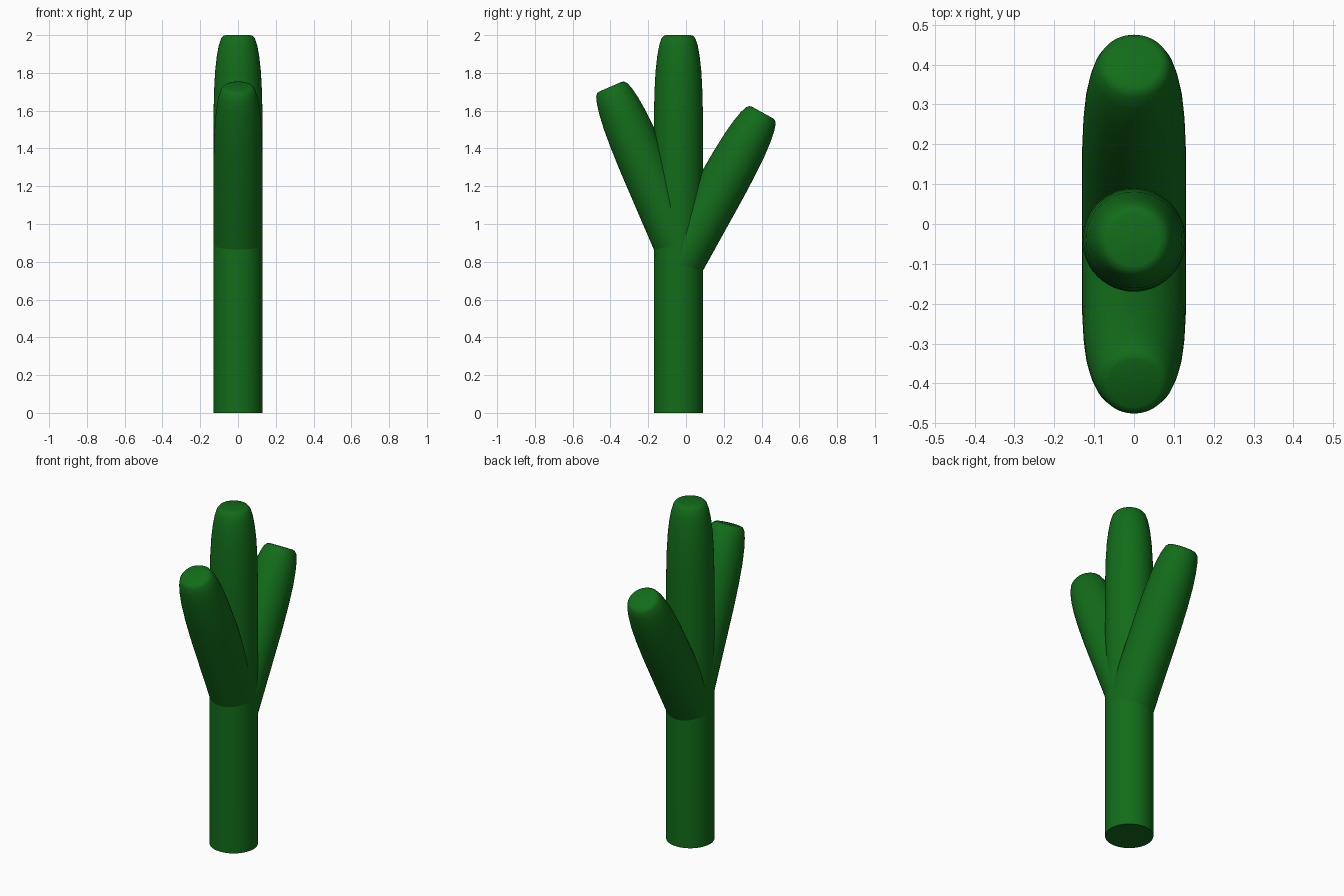
import bpy, bmesh
from math import sin, cos, pi, radians
from mathutils import Matrix

if "Cube" in bpy.data.objects:
    bpy.data.objects.remove(bpy.data.objects["Cube"])

SIDES = 48
green = bpy.data.materials.new("green")
green.diffuse_color = (0.006, 0.15, 0.01, 1)
green.use_nodes = True
green.node_tree.nodes["Principled BSDF"].inputs["Base Color"].default_value = green.diffuse_color

# Rounded tip shared by trunk and arms: (radius, distance below the tip)
TIP = [(0.13, 0.44), (0.127, 0.30), (0.121, 0.19), (0.112, 0.11),
       (0.102, 0.055), (0.090, 0.018), (0.078, 0.004), (0.065, 0.0)]


def stem(name, tip, length, tilt):
    """Round stem ending at tip, leaning by tilt degrees in the yz plane."""
    bm = bmesh.new()
    rings = []
    for r, d in [(0.13, length)] + TIP:
        rings.append([bm.verts.new((r * cos(2 * pi * i / SIDES),
                                    r * sin(2 * pi * i / SIDES), -d))
                      for i in range(SIDES)])
    for a, b in zip(rings, rings[1:]):
        for i in range(SIDES):
            j = (i + 1) % SIDES
            bm.faces.new((a[i], a[j], b[j], b[i]))
    bm.faces.new(rings[0][::-1])
    bm.faces.new(rings[-1])
    bm.transform(Matrix.Translation(tip) @ Matrix.Rotation(radians(-tilt), 4, 'X'))
    mesh = bpy.data.meshes.new(name)
    bm.to_mesh(mesh)
    bm.free()
    mesh.materials.append(green)
    obj = bpy.data.objects.new(name, mesh)
    bpy.context.collection.objects.link(obj)
    bpy.ops.object.select_all(action='DESELECT')
    obj.select_set(True)
    bpy.context.view_layer.objects.active = obj
    bpy.ops.object.shade_smooth_by_angle(angle=radians(40))
    return obj


# Trunk and the two leaning arms
stem("trunk", (0, -0.04, 2.0), 2.0, 0)
stem("front_arm", (0, -0.40, 1.727), 0.91, -23.3)
stem("back_arm", (0, 0.405, 1.59), 0.92, 29)
